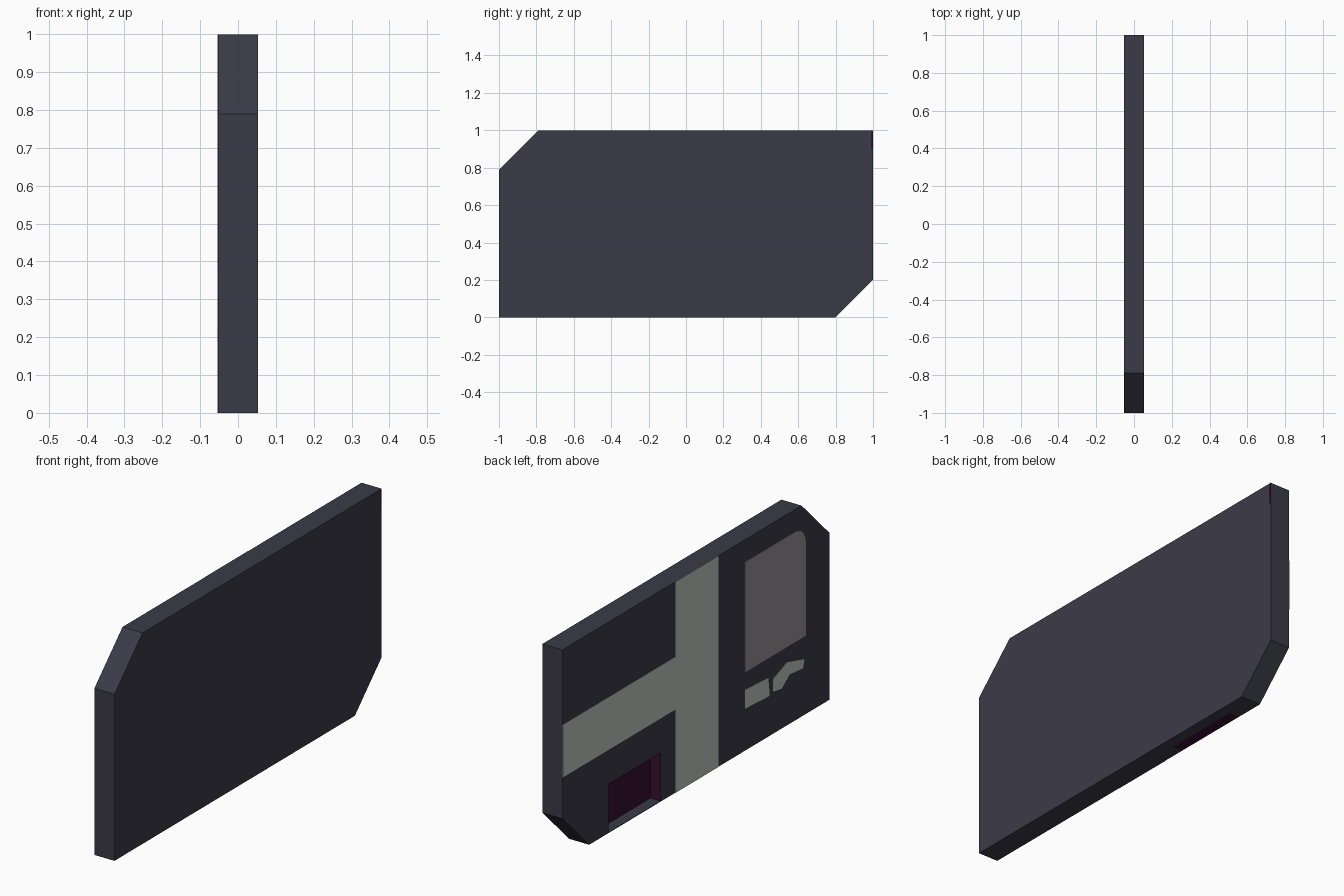
import bpy, bmesh, math

if "Cube" in bpy.data.objects:
    bpy.data.objects.remove(bpy.data.objects["Cube"])

X0, X1 = -0.0525, 0.0525          # slab faces
PLATE = 0.0015                    # thickness of painted details


def mat(name, r, g, b):
    m = bpy.data.materials.new(name)
    m.diffuse_color = (r, g, b, 1)
    m.use_nodes = True
    m.node_tree.nodes["Principled BSDF"].inputs["Base Color"].default_value = m.diffuse_color
    return m


slate = mat("dark slate", 0.044, 0.043, 0.065)
pale = mat("pale grey green", 0.53, 0.585, 0.53)
grey = mat("warm grey", 0.31, 0.29, 0.32)
purple = mat("deep purple", 0.037, 0.005, 0.031)


def prism(name, yz, xa, xb, *mats):
    """Extrude a y-z outline from xa to xb."""
    bm = bmesh.new()
    f = bm.faces.new([bm.verts.new((xa, y, z)) for y, z in yz])
    ext = bmesh.ops.extrude_face_region(bm, geom=[f])["geom"]
    bmesh.ops.translate(bm, vec=(xb - xa, 0, 0),
                        verts=[v for v in ext if isinstance(v, bmesh.types.BMVert)])
    bmesh.ops.recalc_face_normals(bm, faces=bm.faces)
    me = bpy.data.meshes.new(name)
    bm.to_mesh(me)
    bm.free()
    for m in mats:
        me.materials.append(m)
    ob = bpy.data.objects.new(name, me)
    bpy.context.collection.objects.link(ob)
    return ob


def rect(ya, yb, za, zb):
    return [(ya, za), (yb, za), (yb, zb), (ya, zb)]


def painted(name, yz, m):
    return prism(name, yz, X0 - PLATE, X0 + 0.001, m)


# slab with two cut corners
slab = prism("slab", [(-1, 0), (0.8, 0), (1, 0.2), (1, 1), (-0.79, 1), (-1, 0.79)],
             X0, X1, slate)

# purple recess at the lower edge
NA, NB, NZ = 0.266, 0.655, 0.232
cutter = prism("recess_cutter", rect(NA, NB, -0.1, NZ), X0 - 0.05, 0.0, purple)
cutter.hide_render = True
cutter.hide_viewport = True
cut = slab.modifiers.new("recess", "BOOLEAN")
cut.object = cutter
cut.operation = "DIFFERENCE"
cut.solver = "EXACT"
cut.material_mode = "TRANSFER"

# recess floor: slate above, purple underneath
floor = prism("recess_floor", rect(NA, NB, 0, 0.003), X0, 0.0, slate, purple)
for p in floor.data.polygons:
    p.material_index = 1 if p.normal.z < -0.5 else 0

# pale bands
painted("upright_band", rect(-0.168, 0.155, 0, 1), pale)
painted("cross_band", rect(0.155, 1, 0.395, 0.645), pale)

# grey panel with one rounded corner
R = 0.08
arc = [(-0.82 + R - R * math.sin(a), 0.895 - R + R * math.cos(a))
       for a in (math.radians(15 * i) for i in range(7))]
painted("panel", [(-0.82, 0.372), (-0.363, 0.372), (-0.363, 0.895)] + arc, grey)

# two plain patches below the panel
painted("patch_rear", [(-0.365, 0.2), (-0.365, 0.29), (-0.54, 0.28), (-0.55, 0.19)], pale)
painted("patch_front", [(-0.575, 0.2), (-0.575, 0.26), (-0.68, 0.30), (-0.81, 0.265),
                        (-0.80, 0.225), (-0.70, 0.235), (-0.64, 0.19)], pale)

# purple sliver on the plain side
prism("edge_mark", rect(0.988, 1, 0.9, 1), X1 - 0.001, X1 + 0.0005, purple)
